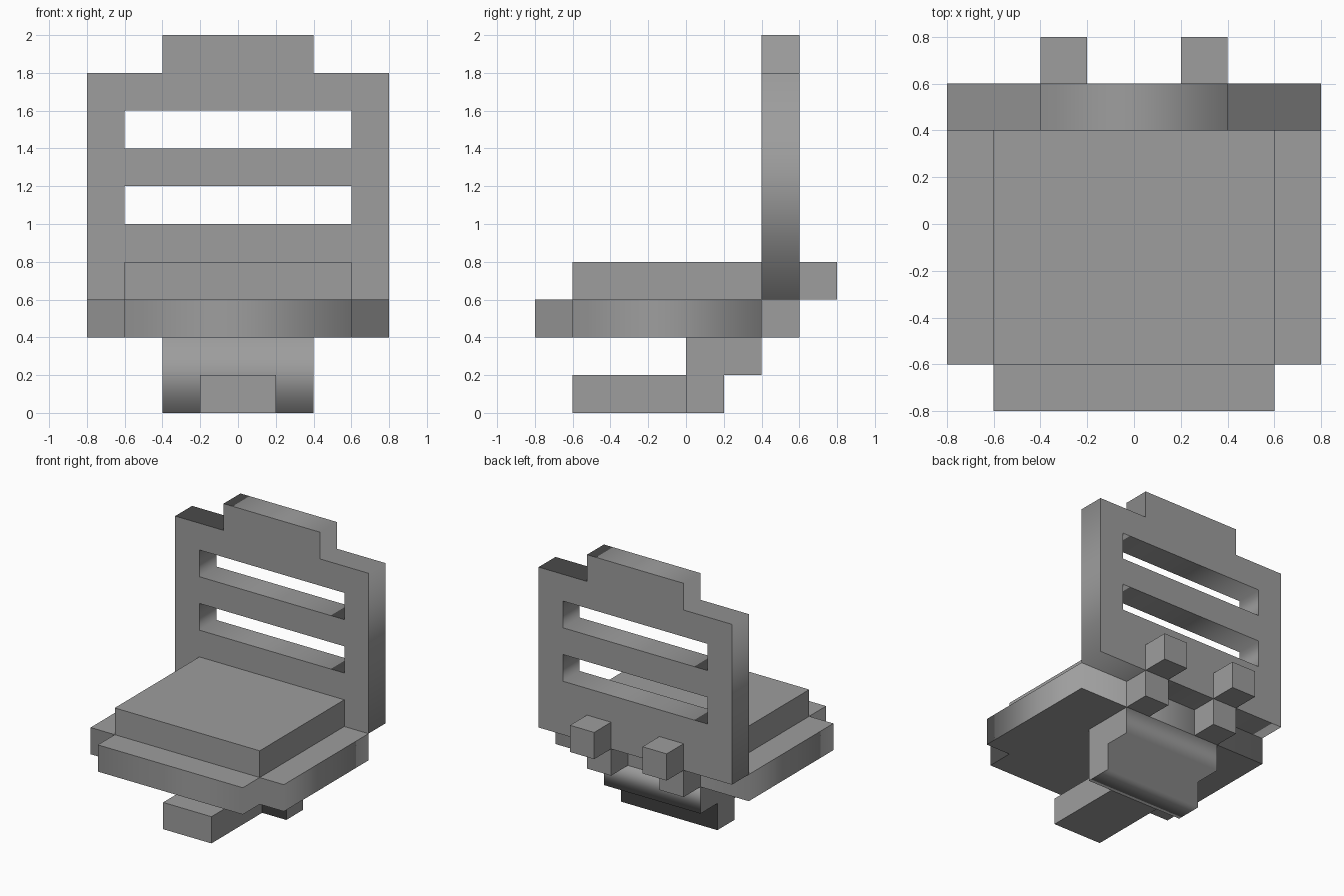
import bpy
from math import radians

cube = bpy.data.objects.get("Cube")
if cube:
    bpy.data.objects.remove(cube, do_unlink=True)

grey = bpy.data.materials.new("plain grey")
grey.use_nodes = True
colour = (0.34, 0.34, 0.34, 1)
grey.diffuse_color = colour
grey.node_tree.nodes["Principled BSDF"].inputs["Base Color"].default_value = colour

FRONTAL = (radians(90), 0, 0)             # outline in x, z
SIDEWAYS = (radians(90), 0, radians(90))  # outline in y, z
FLAT = (0, 0, 0)                          # outline in x, y


def rect(x0, x1, y0, y1):
    return [(x0, y0), (x1, y0), (x1, y1), (x0, y1)]


def mirrored(half):
    """Close a right-hand half outline across the centre line."""
    return half + [(-x, y) for x, y in reversed(half)]


def extrude(name, outlines, thickness, location, rotation):
    """Filled outlines (the later ones are holes) extruded evenly to both sides."""
    curve = bpy.data.curves.new(name, "CURVE")
    curve.dimensions = "2D"
    curve.fill_mode = "BOTH"
    curve.extrude = thickness / 2
    for outline in outlines:
        spline = curve.splines.new("POLY")
        spline.points.add(len(outline) - 1)
        for point, (x, y) in zip(spline.points, outline):
            point.co = (x, y, 0, 1)
        spline.use_cyclic_u = True
    obj = bpy.data.objects.new(name, curve)
    obj.location = location
    obj.rotation_euler = rotation
    bpy.context.collection.objects.link(obj)
    bpy.ops.object.select_all(action="DESELECT")
    obj.select_set(True)
    bpy.context.view_layer.objects.active = obj
    bpy.ops.object.convert(target="MESH")
    obj = bpy.context.object
    obj.data.materials.clear()
    obj.data.materials.append(grey)


def box(name, low, high):
    bpy.ops.mesh.primitive_cube_add(
        size=1, location=[(a + b) / 2 for a, b in zip(low, high)])
    obj = bpy.context.object
    obj.name = name
    obj.scale = [b - a for a, b in zip(low, high)]
    bpy.ops.object.transform_apply(location=False, rotation=False, scale=True)
    obj.data.materials.append(grey)


# Backrest with a raised top and two slots
back = mirrored([(0.8, 0.6), (0.8, 1.8), (0.4, 1.8), (0.4, 2)])
slots = [rect(-0.6, 0.6, z, z + 0.2) for z in (1, 1.4)]
extrude("backrest", [back] + slots, 0.2, (0, 0.5, 0), FRONTAL)

# Seat slab with front lip, and the cushion on it
slab = mirrored([(0.6, -0.8), (0.6, -0.6), (0.8, -0.6), (0.8, 0.4)])
extrude("seat_slab", [slab], 0.2, (0, 0, 0.5), FLAT)
box("seat_cushion", (-0.6, -0.6, 0.6), (0.6, 0.4, 0.8))

# Stepped pedestal and front foot
step = [(0, 0), (0.2, 0), (0.2, 0.2), (0.4, 0.2), (0.4, 0.4), (0, 0.4)]
extrude("pedestal", [step], 0.8, (0, 0, 0), SIDEWAYS)
box("front_foot", (-0.2, -0.6, 0), (0.2, 0, 0.2))

# Brackets joining the seat to the back of the backrest
for side, x in (("right", -0.4), ("left", 0.2)):
    box(side + "_lower_bracket", (x, 0.4, 0.4), (x + 0.2, 0.6, 0.6))
    box(side + "_rear_bracket", (x, 0.6, 0.6), (x + 0.2, 0.8, 0.8))
